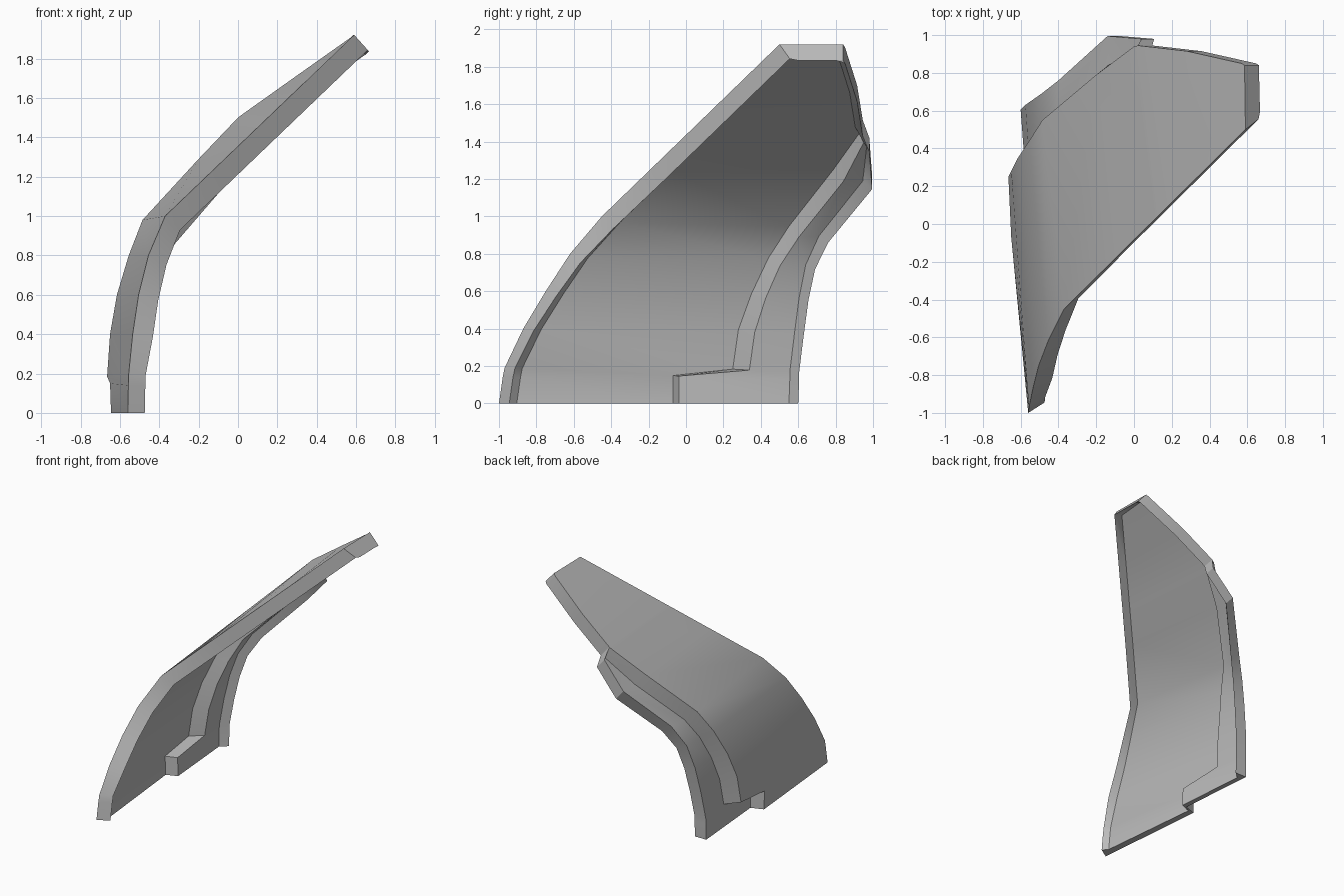
import bpy, bmesh, math
from mathutils import Vector

old = bpy.data.objects.get("Cube")
if old:
    bpy.data.objects.remove(old, do_unlink=True)

grey = bpy.data.materials.new("plain_grey")
grey.use_nodes = True
colour = (0.5, 0.5, 0.5, 1)
grey.diffuse_color = colour
grey.node_tree.nodes["Principled BSDF"].inputs["Base Color"].default_value = colour

# Front edge of the shell: curved lower part, then a straight run to the tip
front_edge = [Vector(p) for p in (
    (-.56, -1, 0), (-.557, -.98, .14), (-.556, -.97, .19), (-.535, -.87, .4),
    (-.505, -.75, .6), (-.455, -.62, .8), (-.37, -.45, 1))]
bend, tip = front_edge[-1], Vector((.59, .5, 1.92))
front_edge += [bend.lerp(tip, g) for g in (.3, .5, .52, .72, .97, 1)]

# Rear edge of the raised panel, with the notch near the floor
rear_edge = [Vector(p) for p in (
    (-.645, -.07, 0), (-.65, -.07, .15), (-.665, .25, .185), (-.65, .28, .4),
    (-.615, .35, .6), (-.555, .44, .8), (-.485, .55, .98), (-.2, .79, 1.29),
    (0, .94, 1.5), (.02, .945, 1.515), (.28, .915, 1.7), (.57, .85, 1.905),
    (.585, .84, 1.92))]

# Rear edge of the recessed flange, which stops below the tip
flange_edge = [Vector(p) for p in (
    (-.6, .6, 0), (-.6, .605, .13), (-.6, .605, .17), (-.575, .63, .38),
    (-.54, .655, .58), (-.49, .69, .76), (-.4, .76, .92), (-.14, .995, 1.22),
    (.04, .98, 1.42))]

BACK = Vector((0, 1, 0))
PANEL, LIP, STEP, SKIN = .05, .115, .1, .04


def inward(z):
    """Direction from the outer skin to the inside at a given height."""
    a = math.radians(48) * min(1, z / 1.05) ** 2
    return Vector((math.cos(a), 0, -math.sin(a)))


def section(i):
    """Closed cross-section: outer skin, flange, inner skin, front lip."""
    f, r = front_edge[i], rear_edge[i]
    nf, nr = inward(f.z), inward(r.z)
    depth = LIP if i == len(front_edge) - 1 else PANEL
    lip_tip = f + nf * LIP * (.75 if i < 3 else .9) + BACK * .055
    lip_foot = f + nf * depth + BACK * .095
    if i < len(flange_edge):
        h = flange_edge[i]
        nh = inward(h.z)
        start = (r + nr * STEP).lerp(h, .05 if i < 2 else .25)
        span = max((start - h).length, .01)
        foot = h.lerp(start, min(.4, .05 / span)) + nh * SKIN
        loop = [start, h, h + nh * STEP, foot, start + nr * SKIN, r + nr * PANEL]
    else:
        inner = r + nr * depth - BACK * .04
        loop = [r, r, r + nr * LIP, inner, inner, inner]
    return [f, r] + loop + [lip_foot, lip_tip]


# Loft the sections into one closed shell
bm = bmesh.new()
rows = [[bm.verts.new(p) for p in section(i)] for i in range(len(front_edge))]
for low, high in zip(rows, rows[1:]):
    for k in range(len(low)):
        j = (k + 1) % len(low)
        bm.faces.new((low[k], low[j], high[j], high[k]))
bm.faces.new(rows[0])
bm.faces.new(rows[-1])
bmesh.ops.remove_doubles(bm, verts=bm.verts, dist=.0005)
bmesh.ops.recalc_face_normals(bm, faces=bm.faces)
mesh = bpy.data.meshes.new("shell_panel")
bm.to_mesh(mesh)
bm.free()
mesh.materials.append(grey)
panel = bpy.data.objects.new("shell_panel", mesh)
bpy.context.collection.objects.link(panel)

# Smooth the curved skin and keep the rims crisp
bpy.ops.object.select_all(action="DESELECT")
panel.select_set(True)
bpy.context.view_layer.objects.active = panel
bpy.ops.object.shade_smooth_by_angle(angle=math.radians(28))
